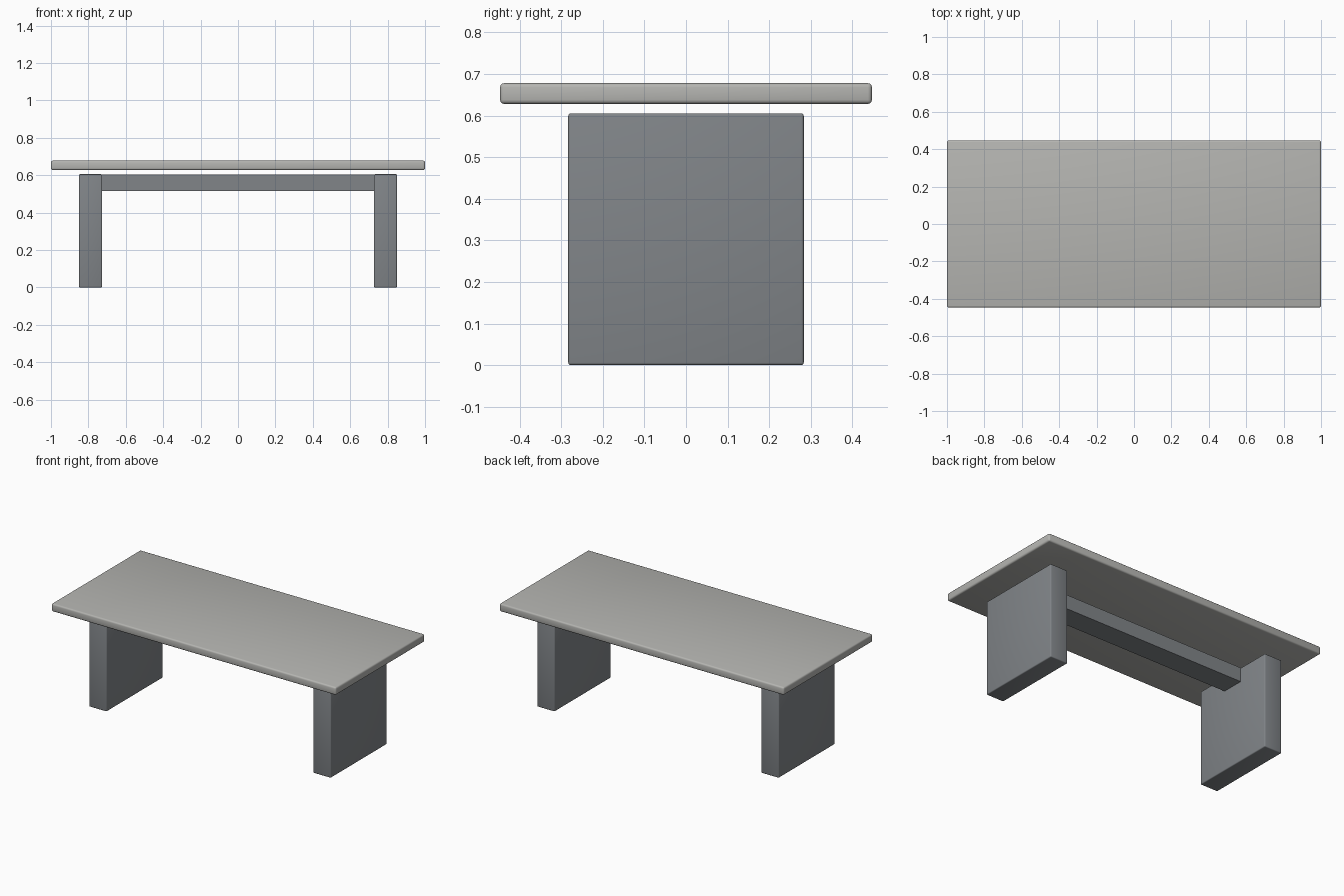
import bpy
import math

cube = bpy.data.objects.get("Cube")
if cube:
    bpy.data.objects.remove(cube, do_unlink=True)


def material(name, colour):
    mat = bpy.data.materials.new(name)
    mat.use_nodes = True
    mat.diffuse_color = colour
    shader = next(n for n in mat.node_tree.nodes if n.type == 'BSDF_PRINCIPLED')
    shader.inputs["Base Color"].default_value = colour
    return mat


def box(name, centre, size, mat, bevel=0.0):
    bpy.ops.mesh.primitive_cube_add(size=1, location=centre)
    obj = bpy.context.object
    obj.name = name
    obj.scale = size
    bpy.ops.object.transform_apply(location=False, rotation=False, scale=True)
    obj.data.materials.append(mat)
    if bevel:
        mod = obj.modifiers.new("Rounded edges", 'BEVEL')
        mod.width = bevel
        mod.segments = 3
        bpy.ops.object.modifier_apply(modifier=mod.name)
        bpy.ops.object.shade_smooth_by_angle(angle=math.radians(35))
    return obj


stone = material("warm grey stone", (0.46, 0.46, 0.44, 1))
slate = material("slate grey", (0.22, 0.235, 0.25, 1))

# Floating slab top
box("table_top", (0, 0, 0.653), (2.0, 0.894, 0.05), stone, 0.01)

# Slab legs at both ends
for side, sign in (("left", 1), ("right", -1)):
    box(side + "_leg", (sign * 0.788, 0, 0.303), (0.124, 0.566, 0.605), slate, 0.006)

# Beam joining the legs
box("cross_beam", (0, 0, 0.56), (1.46, 0.142, 0.09), slate)
